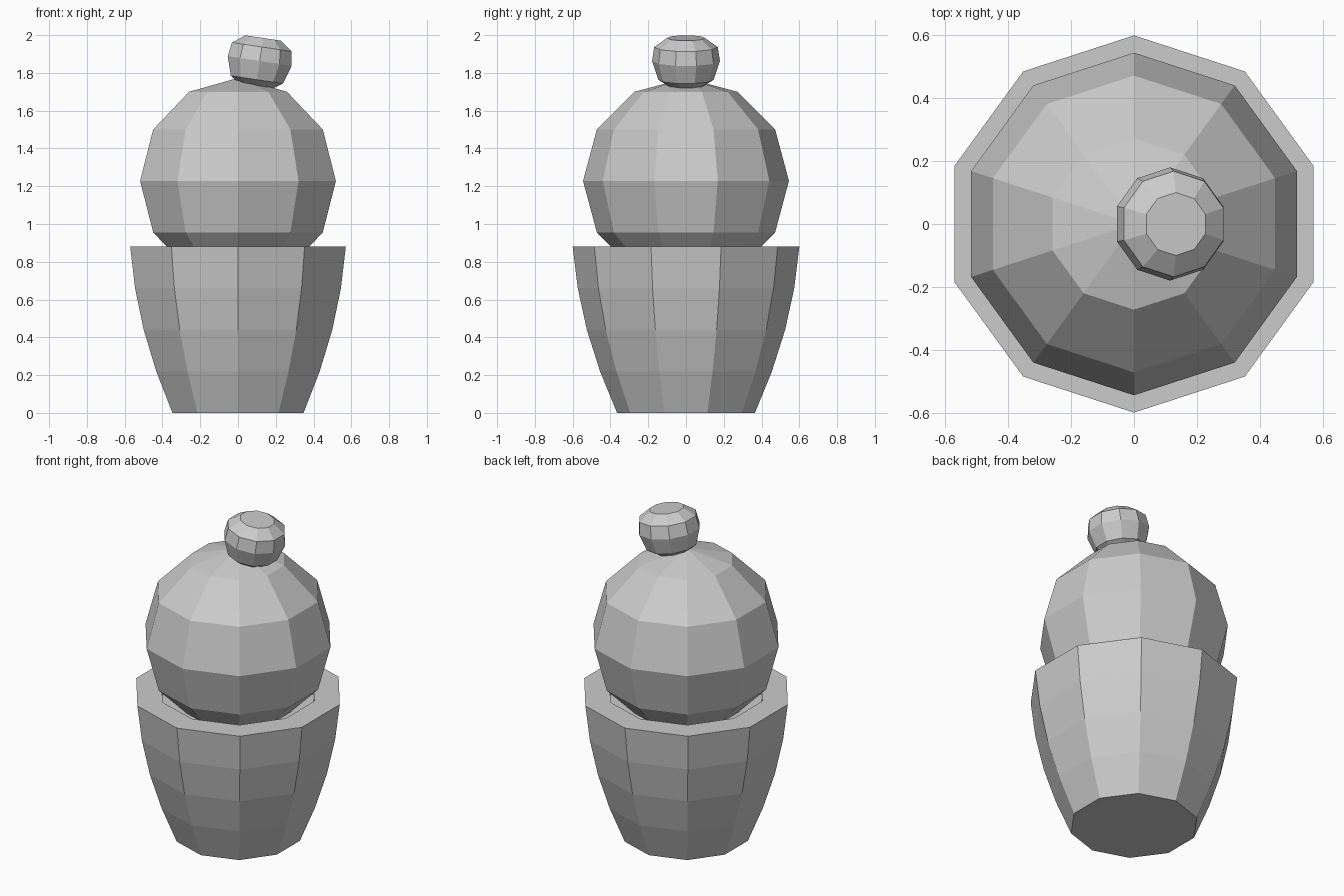
import bpy, bmesh, math
from mathutils import Matrix

if "Cube" in bpy.data.objects:
    bpy.data.objects.remove(bpy.data.objects["Cube"])

SIDES = 10


def lathe(name, profile, matrix=Matrix()):
    """Revolve (radius, z) points, listed bottom to top, and close both ends."""
    bm = bmesh.new()
    rings = []
    for r, z in profile:
        if r == 0:
            rings.append([bm.verts.new((0, 0, z))] * SIDES)
        else:
            rings.append([bm.verts.new((r * math.cos(a), r * math.sin(a), z))
                          for a in (math.pi / 2 + i * math.tau / SIDES for i in range(SIDES))])
    for low, high in zip(rings, rings[1:]):
        for i in range(SIDES):
            j = (i + 1) % SIDES
            corners = list(dict.fromkeys((low[i], low[j], high[j], high[i])))
            bm.faces.new(corners)
    for ring in (rings[0], rings[-1]):
        if len(set(ring)) > 1:
            bm.faces.new(ring)
    bmesh.ops.recalc_face_normals(bm, faces=bm.faces)
    bm.transform(matrix)
    mesh = bpy.data.meshes.new(name)
    bm.to_mesh(mesh)
    bm.free()
    obj = bpy.data.objects.new(name, mesh)
    bpy.context.collection.objects.link(obj)
    return obj


# Flared pot with a thick rim and a recessed floor
lathe("pot", [(0.365, 0), (0.455, 0.22), (0.525, 0.44), (0.573, 0.66), (0.60, 0.88),
              (0.45, 0.88), (0.45, 0.79)])

# Round body, six rings from pole to pole
R, CZ, RINGS = 0.545, 1.228, 6
body = [(R * math.sin(math.pi * k / RINGS) if 0 < k < RINGS else 0,
         CZ - R * math.cos(math.pi * k / RINGS)) for k in range(RINGS + 1)]
lathe("round_body", body)

# Tilted bud on top
tilt = Matrix.Translation((0.115, 0, 1.863)) @ Matrix.Rotation(math.radians(8.5), 4, 'Y')
lathe("top_bud", [(0.085, -0.14), (0.147, -0.10), (0.18, 0), (0.168, 0.075), (0.10, 0.123)], tilt)
